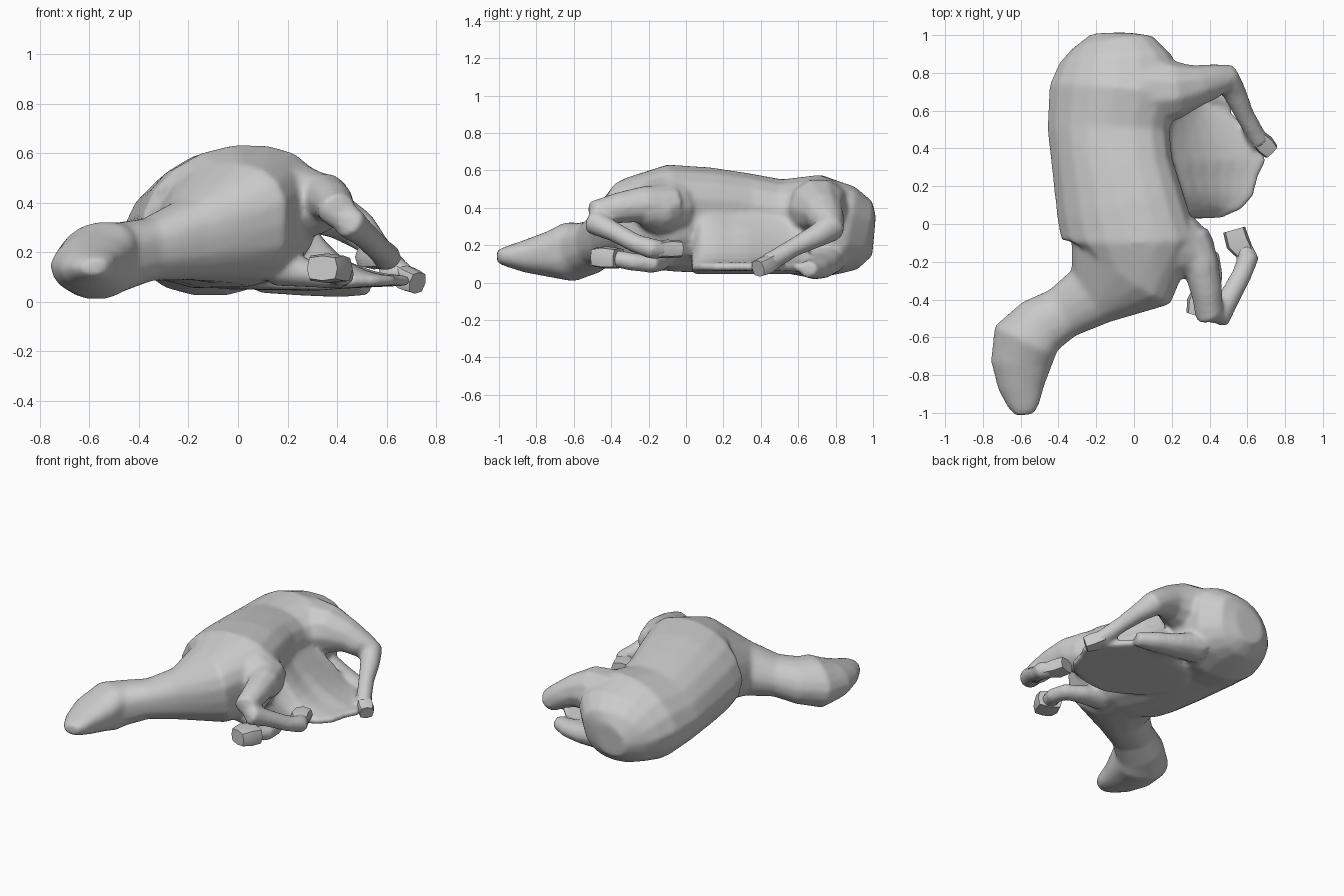
import bpy, bmesh, math
from mathutils import Vector


def finish(name, bm, angle=50):
    bmesh.ops.recalc_face_normals(bm, faces=bm.faces)
    me = bpy.data.meshes.new(name)
    bm.to_mesh(me)
    bm.free()
    ob = bpy.data.objects.new(name, me)
    bpy.context.collection.objects.link(ob)
    bpy.ops.object.select_all(action='DESELECT')
    ob.select_set(True)
    bpy.context.view_layer.objects.active = ob
    bpy.ops.object.shade_smooth_by_angle(angle=math.radians(angle))
    return ob


def bridge(bm, rings):
    for a, b in zip(rings, rings[1:]):
        n = len(a)
        for i in range(n):
            bm.faces.new((a[i], a[(i + 1) % n], b[(i + 1) % n], b[i]))
    bm.faces.new(rings[0])
    bm.faces.new(rings[-1])


def loft(name, sections, sides=10, power=2.0, lean=0.0):
    """Sections are (x, y, z, half width, half height); lean shifts the top sideways."""
    bm = bmesh.new()
    pts = [Vector(s[:3]) for s in sections]
    rings = []
    for i, s in enumerate(sections):
        t = (pts[min(i + 1, len(pts) - 1)] - pts[max(i - 1, 0)]).normalized()
        side = t.cross(Vector((0, 0, 1))).normalized()
        up = side.cross(t)
        ring = []
        for k in range(sides):
            a = 2 * math.pi * k / sides
            c, d = math.cos(a), math.sin(a)
            u = math.copysign(abs(c) ** (2 / power), c) * s[3]
            v = math.copysign(abs(d) ** (2 / power), d) * s[4]
            shift = Vector((lean * max(v, 0), 0, 0))
            ring.append(bm.verts.new(pts[i] + side * u + up * v + shift))
        rings.append(ring)
    bridge(bm, rings)
    return finish(name, bm)


# torso, lying on its side, from rump to chest, running on into neck and head
body = loft("body", [
    (-.12, 1.005, .25, .11, .11),
    (-.12, .95, .255, .22, .19),
    (-.10, .86, .28, .30, .24),
    (-.11, .70, .30, .34, .28),
    (-.14, .50, .305, .32, .25),
    (-.12, .30, .32, .315, .27),
    (-.08, .10, .335, .335, .285),
    (-.03, -.08, .345, .355, .29),
    (-.07, -.24, .315, .315, .255),
    (-.23, -.38, .25, .17, .17),
    (-.38, -.47, .21, .14, .13),
    (-.50, -.54, .18, .158, .143),
    (-.58, -.62, .165, .178, .16),
    (-.60, -.74, .15, .16, .122),
    (-.60, -.87, .14, .12, .085),
    (-.585, -.96, .14, .085, .055),
    (-.58, -1.01, .14, .05, .035)], 18, 2.2, .28)

# shoulder mass under the upper foreleg
shoulder = loft("shoulder", [
    (-.05, -.02, .40, .16, .16),
    (.10, -.07, .41, .19, .18),
    (.25, -.13, .40, .18, .16),
    (.34, -.18, .39, .13, .12),
    (.39, -.24, .38, .07, .07)], 12)

# upper legs
foreleg = loft("upper_foreleg", [
    (.28, -.08, .42, .13, .11),
    (.355, -.22, .42, .10, .10),
    (.385, -.36, .40, .085, .085),
    (.40, -.48, .37, .08, .075),
    (.45, -.49, .32, .07, .07),
    (.51, -.38, .27, .058, .055),
    (.57, -.27, .21, .055, .052),
    (.605, -.18, .18, .06, .058),
    (.57, -.12, .175, .055, .05)])
loft("upper_fore_hoof", [
    (.60, -.17, .175, .045, .04),
    (.55, -.10, .18, .065, .05),
    (.53, -.03, .18, .06, .045)], 8, 3)
thigh = loft("upper_hind_leg", [
    (-.10, .71, .34, .22, .21),
    (.10, .71, .38, .20, .19),
    (.23, .71, .40, .155, .155),
    (.34, .735, .375, .11, .11),
    (.42, .755, .335, .095, .09),
    (.49, .77, .29, .08, .08),
    (.53, .70, .25, .065, .065),
    (.585, .58, .19, .052, .052),
    (.64, .48, .13, .052, .052),
    (.67, .43, .10, .055, .055)])
loft("upper_hind_hoof", [
    (.64, .47, .12, .045, .045),
    (.69, .42, .09, .055, .05),
    (.725, .385, .075, .045, .045)], 8, 3)

# lower legs, mostly tucked under the body
low_fore = loft("lower_foreleg", [
    (.15, -.15, .14, .09, .08),
    (.30, -.16, .11, .07, .055),
    (.41, -.19, .10, .06, .05),
    (.42, -.28, .11, .055, .05),
    (.38, -.38, .13, .055, .05)])
loft("lower_fore_hoof", [
    (.39, -.36, .13, .08, .055),
    (.36, -.43, .135, .085, .06),
    (.34, -.49, .135, .065, .05)], 8, 4)
low_hind = loft("lower_hind_leg", [
    (.10, .74, .13, .12, .10),
    (.28, .72, .09, .095, .07),
    (.42, .69, .075, .075, .06),
    (.53, .65, .07, .05, .045)])

# hollow belly: concave upper face, flattish underside, lobed outer rim
bm = bmesh.new()
rings = []
rim = [(.03, .33, .46, .13), (.08, .28, .57, .36), (.15, .23, .63, .42),
       (.25, .18, .655, .43), (.34, .15, .70, .43), (.45, .14, .635, .42),
       (.56, .17, .545, .37), (.65, .30, .44, .2)]
for y, xi, xo, zi in rim:
    ring = []
    for k in range(8):
        t = k / 7
        ring.append(bm.verts.new((xi + (xo - xi) * t, y, .105 + (zi - .105) * (1 - t) ** 2.2)))
    for t, z in ((1, .065), (.6, .055), (.2, .045), (-.4, .05), (-.7, .2)):
        ring.append(bm.verts.new((xi + (xo - xi) * t, y, z)))
    rings.append(ring)
bridge(bm, rings)
belly = finish("belly_hollow", bm, 40)

# fuse torso and limbs into one skin and soften the joints
bpy.ops.object.select_all(action='DESELECT')
for ob in (shoulder, foreleg, thigh, low_fore, low_hind, belly, body):
    ob.select_set(True)
bpy.context.view_layer.objects.active = body
bpy.ops.object.join()
remesh = body.modifiers.new("fuse", 'REMESH')
remesh.mode = 'VOXEL'
remesh.voxel_size = .014
remesh.use_smooth_shade = True
soften = body.modifiers.new("soften", 'SMOOTH')
soften.factor = .5
soften.iterations = 10
